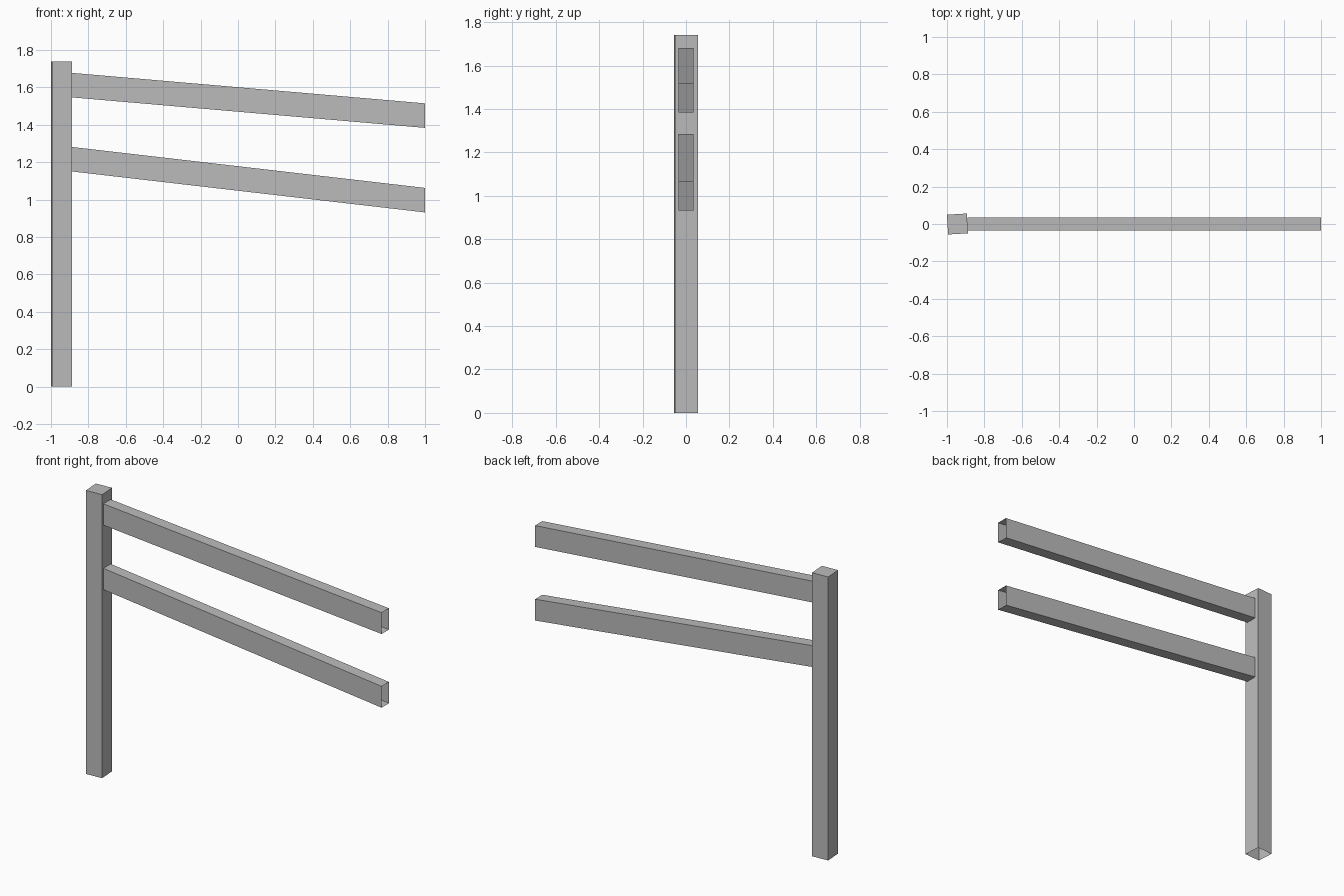
import bpy, bmesh
from math import radians
from mathutils import Matrix, Vector

cube = bpy.data.objects.get("Cube")
if cube:
    bpy.data.objects.remove(cube, do_unlink=True)

# Plain grey paint
grey = bpy.data.materials.new("plain_grey")
grey.use_nodes = True
colour = (0.5, 0.5, 0.5, 1)
grey.diffuse_color = colour
grey.node_tree.nodes["Principled BSDF"].inputs["Base Color"].default_value = colour


def open_box(name, size, centre, open_dirs, turn=None, shape=None):
    """Thin box shell with the faces pointing along open_dirs left out."""
    bm = bmesh.new()
    bmesh.ops.create_cube(bm, size=1)
    bm.normal_update()
    gone = [f for f in bm.faces if any(f.normal.dot(Vector(d)) > 0.9 for d in open_dirs)]
    bmesh.ops.delete(bm, geom=gone, context='FACES_ONLY')
    bmesh.ops.scale(bm, vec=size, verts=bm.verts)
    if turn:
        bmesh.ops.transform(bm, matrix=turn, verts=bm.verts)
    bmesh.ops.translate(bm, vec=centre, verts=bm.verts)
    if shape:
        for v in bm.verts:
            shape(v.co)
    mesh = bpy.data.meshes.new(name)
    bm.to_mesh(mesh)
    bm.free()
    mesh.materials.append(grey)
    obj = bpy.data.objects.new(name, mesh)
    bpy.context.collection.objects.link(obj)
    return obj


# Upright post, turned slightly, open underneath
HEIGHT = 1.74
open_box("post", (0.106, 0.106, HEIGHT), (-0.944, 0, HEIGHT / 2),
         [(0, 0, -1)], Matrix.Rotation(radians(3.4), 4, 'Z'))

# Sloping hollow rails, sheared so that both ends stay vertical
START, END, DEPTH = -0.889, 1.0, 0.131


def add_rail(name, top_at_post, top_at_end):
    def slope(co):
        t = (co.x - START) / (END - START)
        co.z += top_at_post + (top_at_end - top_at_post) * t - DEPTH / 2
    open_box(name, (END - START, 0.071, DEPTH), ((START + END) / 2, 0, 0),
             [(1, 0, 0), (-1, 0, 0)], shape=slope)


add_rail("upper_rail", 1.678, 1.515)
add_rail("lower_rail", 1.282, 1.063)
